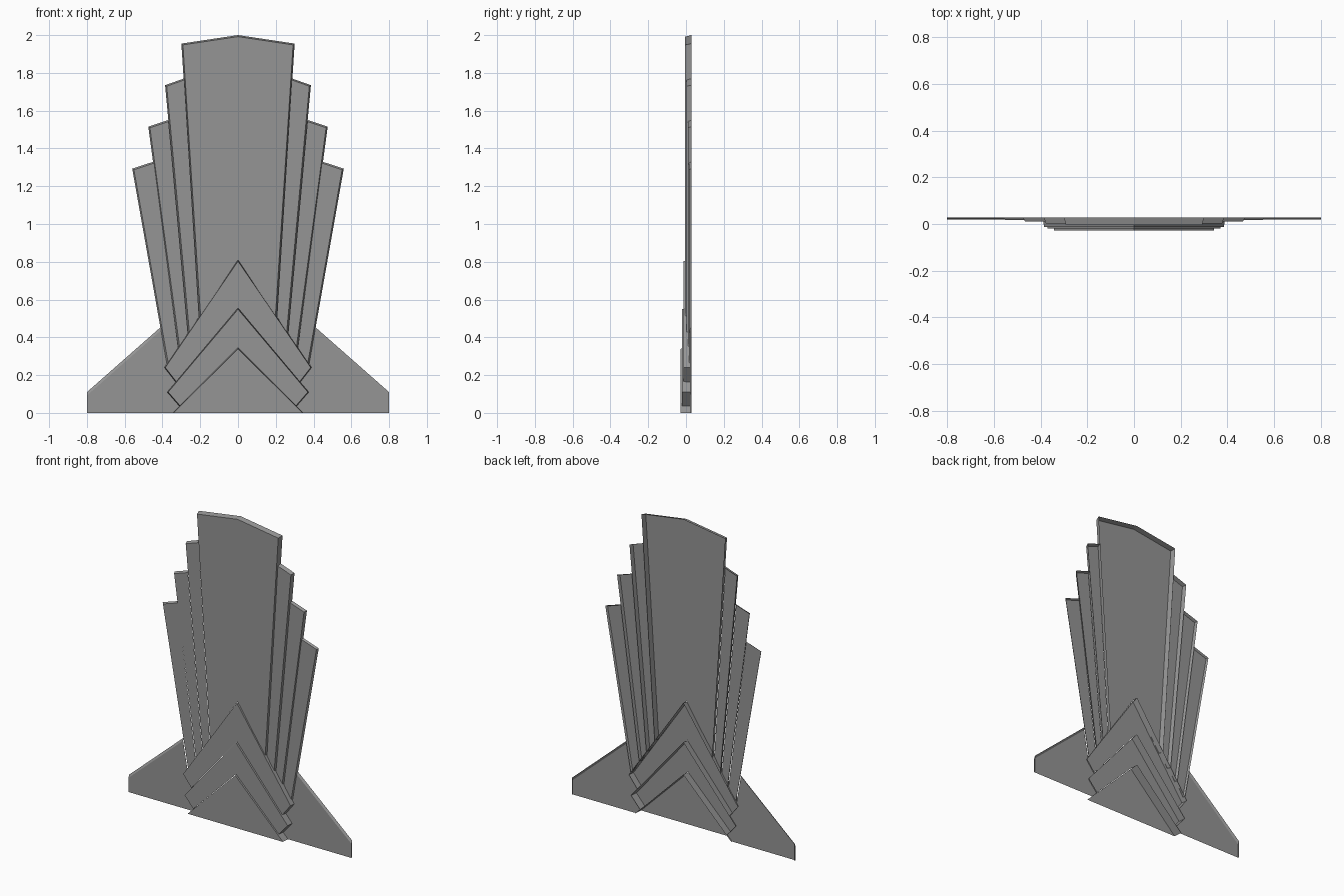
import bpy
import bmesh
from mathutils import Vector

cube = bpy.data.objects.get("Cube")
if cube:
    bpy.data.objects.remove(cube, do_unlink=True)

# Single stone grey
GREY = (0.3, 0.3, 0.3, 1.0)
stone = bpy.data.materials.new("stone_grey")
stone.use_nodes = True
stone.diffuse_color = GREY
stone.node_tree.nodes["Principled BSDF"].inputs["Base Color"].default_value = GREY

BACK = 0.028


def inset(path, flare):
    """Move an outline inwards by flare, mirroring it at the centre line."""
    pts = [Vector(p) for p in path]
    result = []
    for i, p in enumerate(pts):
        before = pts[i - 1] if i else None
        after = pts[i + 1] if i + 1 < len(pts) else None
        if before is None and p.x == 0:
            before = Vector((-after.x, after.y))
        normals = []
        for a, b in ((before, p), (p, after)):
            if a is not None and b is not None:
                d = (b - a).normalized()
                normals.append(Vector((-d.y, d.x)))
        n = sum(normals, Vector((0, 0))).normalized()
        result.append(p - n * (flare / max(n.dot(normals[0]), 0.4)))
    return result


def drop(path, amount):
    """Lower an outline, keeping the points that stand on the ground."""
    return [Vector((x, z - amount if z > 0 else 0)) for x, z in path]


def shell(name, front, outline, front_path, inner):
    """Open-backed half panel: flat front, walls sloping to the back, mirrored."""
    bm = bmesh.new()
    near = [bm.verts.new((p.x, front, max(p.y, 0))) for p in front_path]
    far = [bm.verts.new((x, BACK, z)) for x, z in outline]
    rest = [bm.verts.new((x, front, z)) for x, z in inner]
    bm.faces.new(near + rest)
    for i in range(len(near) - 1):
        bm.faces.new((near[i], far[i], far[i + 1], near[i + 1]))
    mesh = bpy.data.meshes.new(name)
    bm.to_mesh(mesh)
    bm.free()
    mesh.materials.append(stone)
    obj = bpy.data.objects.new(name, mesh)
    bpy.context.collection.objects.link(obj)
    mirror = obj.modifiers.new("mirror", 'MIRROR')
    mirror.use_clip = True


# Meeting points of the panel edges with the large chevron
FOOT_A, FOOT_B, FOOT_C, FOOT_D = (0.206, 0.51), (0.265, 0.423), (0.317, 0.347), (0.377, 0.26)
# Chevron tips and notches
TOP_1, TOP_2, TOP_3 = (0, 0.81), (0, 0.555), (0, 0.345)
TIP_1, NOTCH_1 = (0.39, 0.24), (0.33, 0.163)
TIP_2, NOTCH_2 = (0.375, 0.11), (0.31, 0.035)
TIP_3 = (0.345, 0)

# name, front depth, wall slope, walled outline, remaining corners
parts = [
    ("centre_panel", -0.004, 0.008, [(0, 2), (0.3, 1.955), FOOT_A], [TOP_1]),
    ("inner_side_panels", 0.003, 0.008, [(0.287, 1.77), (0.386, 1.735), FOOT_B], [FOOT_A]),
    ("middle_side_panels", 0.011, 0.008, [(0.37, 1.55), (0.475, 1.515), FOOT_C], [FOOT_B]),
    ("outer_side_panels", 0.017, 0.008, [(0.447, 1.33), (0.56, 1.293), FOOT_D], [FOOT_C]),
    ("large_chevron", -0.012, 0.004, [TOP_1, TIP_1, NOTCH_1], [TOP_2]),
    ("middle_chevron", -0.02, 0.004, [TOP_2, TIP_2, NOTCH_2], [TOP_3]),
    ("small_chevron", -0.028, 0.004, [TOP_3, TIP_3], [(0, 0)]),
]
for name, front, flare, outline, inner in parts:
    shell(name, front, outline, inset(outline, flare), inner)

# Low wings at the foot
wing = [(0.408, 0.455), (0.8, 0.11), (0.8, 0)]
shell("base_wings", 0.02, wing, drop(wing, 0.018),
      [TIP_3, NOTCH_2, TIP_2, NOTCH_1, TIP_1, FOOT_D])
